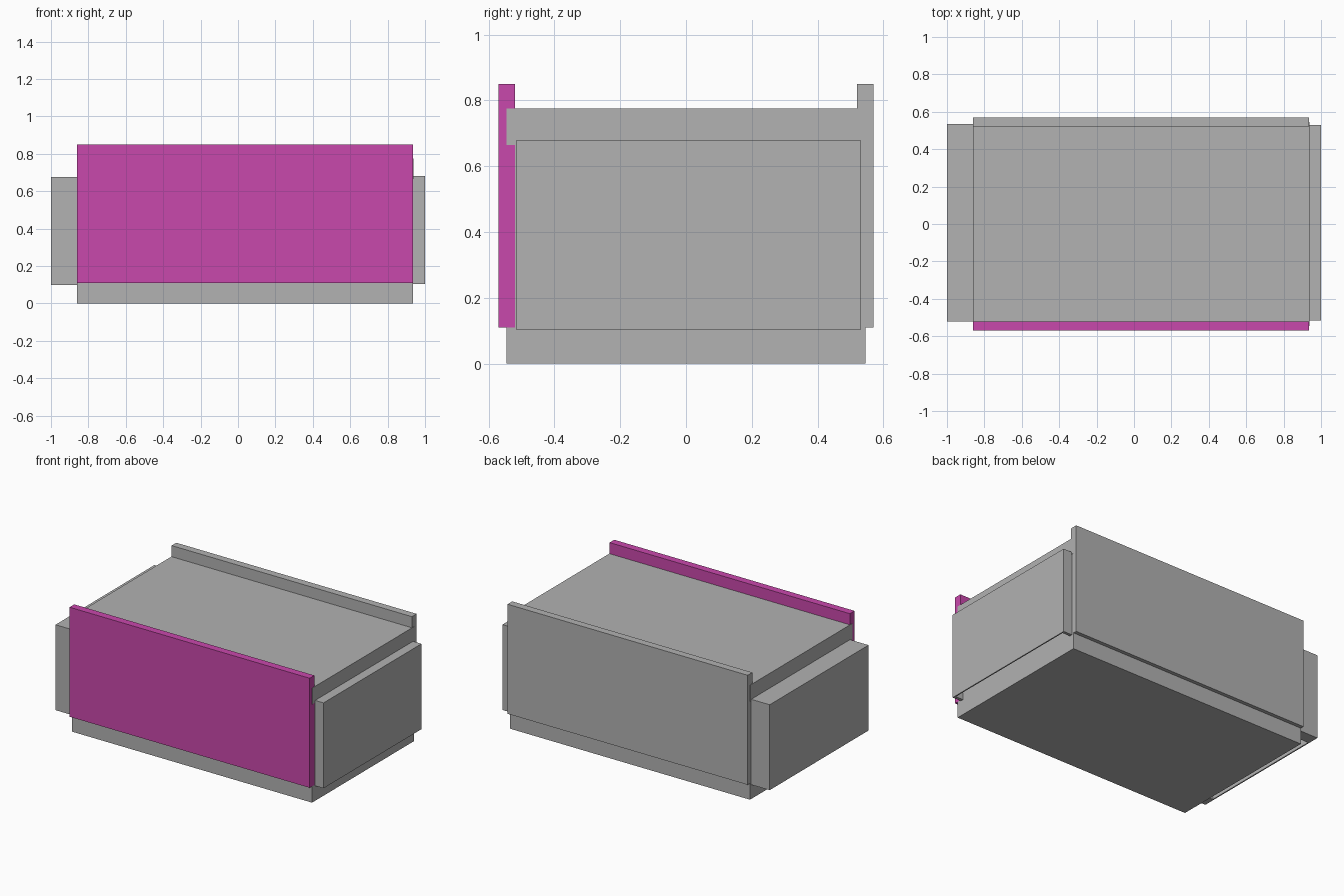
import bpy
import bmesh

cube = bpy.data.objects.get("Cube")
if cube:
    bpy.data.objects.remove(cube, do_unlink=True)


def material(name, colour):
    m = bpy.data.materials.new(name)
    m.use_nodes = True
    m.diffuse_color = (*colour, 1)
    m.node_tree.nodes["Principled BSDF"].inputs["Base Color"].default_value = (*colour, 1)
    return m


grey = material("plain grey", (0.445, 0.445, 0.445))
magenta = material("magenta", (0.584, 0.065, 0.413))


def add_box(bm, xs, ys, zs):
    verts = bmesh.ops.create_cube(bm, size=1)["verts"]
    for v in verts:
        v.co = [r[0] if c < 0 else r[1] for c, r in zip(v.co, (xs, ys, zs))]


def part(name, mat, *boxes):
    bm = bmesh.new()
    for box in boxes:
        add_box(bm, *box)
    mesh = bpy.data.meshes.new(name)
    bm.to_mesh(mesh)
    bm.free()
    mesh.materials.append(mat)
    obj = bpy.data.objects.new(name, mesh)
    bpy.context.collection.objects.link(obj)
    return obj


def side_cover(name, outer, inner, ys, zs, end):
    """Cover open underneath: outer wall, roof and two end walls."""
    skin = 0.008 if outer > inner else -0.008
    span = tuple(sorted((outer, inner)))
    wall = tuple(sorted((outer, outer - skin)))
    part(name, grey,
         (wall, ys, zs),
         (span, ys, (zs[1] - 0.02, zs[1])),
         (span, (ys[0], ys[0] + end), zs),
         (span, (ys[1] - end, ys[1]), zs))


width = (-0.86, 0.935)
slab_width = (-0.862, 0.937)

# Main body with its base and top slabs
part("base_slab", grey, (width, (-0.545, 0.545), (0, 0.11)))
part("body", grey, (width, (-0.52, 0.52), (0.11, 0.665)))
part("top_slab", grey, (slab_width, (-0.545, 0.545), (0.665, 0.775)))

# Raised front and back panels
part("front_panel", magenta, (width, (-0.57, -0.52), (0.11, 0.85)))
part("back_panel", grey, (width, (0.52, 0.57), (0.11, 0.85)))

# Hollow side covers
side_cover("left_cover", 1.0, 0.935, (-0.515, 0.53), (0.103, 0.68), 0.02)
side_cover("right_cover", -1.0, -0.86, (-0.52, 0.535), (0.098, 0.675), 0.08)
